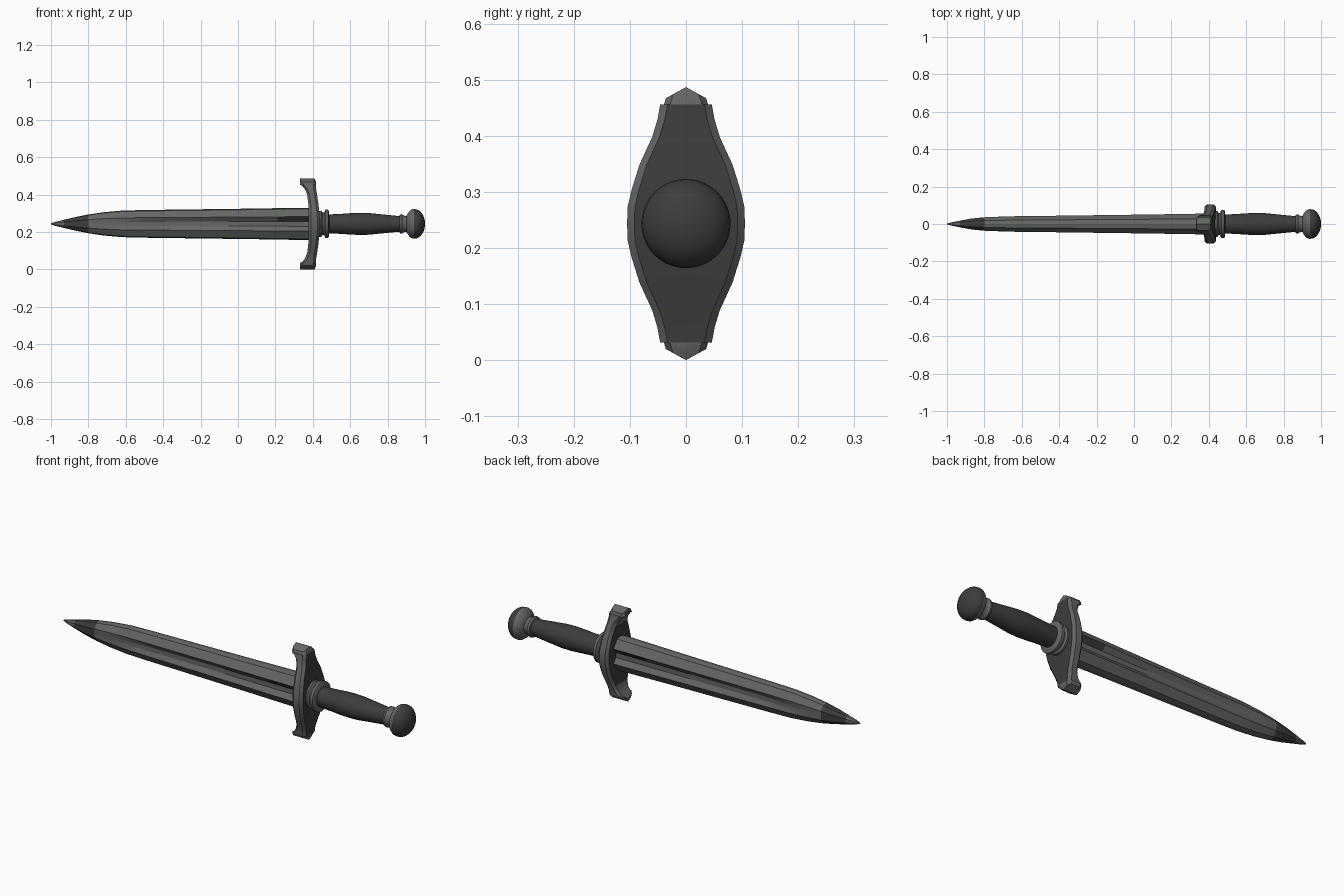
import bpy, bmesh, math

if "Cube" in bpy.data.objects:
    bpy.data.objects.remove(bpy.data.objects["Cube"])

CZ = 0.2437  # height of the dagger's long axis


def material(name, col):
    m = bpy.data.materials.new(name)
    m.diffuse_color = (*col, 1)
    m.use_nodes = True
    m.node_tree.nodes["Principled BSDF"].inputs["Base Color"].default_value = m.diffuse_color
    return m


STEEL = material("grey steel", (0.125, 0.135, 0.122))
DARK = material("dark iron", (0.046, 0.046, 0.046))


def finish(name, bm, rule, angle):
    """rule(face centre, normal) -> True where the face is dark."""
    bmesh.ops.recalc_face_normals(bm, faces=bm.faces)
    bm.normal_update()
    for f in bm.faces:
        f.material_index = int(rule(f.calc_center_median(), f.normal))
    me = bpy.data.meshes.new(name)
    bm.to_mesh(me)
    bm.free()
    ob = bpy.data.objects.new(name, me)
    bpy.context.collection.objects.link(ob)
    me.materials.append(STEEL)
    me.materials.append(DARK)
    bpy.ops.object.select_all(action='DESELECT')
    ob.select_set(True)
    bpy.context.view_layer.objects.active = ob
    bpy.ops.object.shade_smooth_by_angle(angle=math.radians(angle))
    return ob


def skin(bm, rings):
    for a, b in zip(rings, rings[1:]):
        n = len(a)
        for i in range(n):
            bm.faces.new((a[i], a[(i + 1) % n], b[(i + 1) % n], b[i]))


def lathe(name, profile, rule, segs=40):
    """Turn (x, radius) points around the long axis."""
    bm = bmesh.new()
    rings = []
    for x, r in profile:
        rings.append([bm.verts.new((x, r * math.cos(t), CZ + r * math.sin(t)))
                      for t in (2 * math.pi * i / segs for i in range(segs))])
    skin(bm, rings)
    bm.faces.new(rings[0])
    bm.faces.new(rings[-1])
    return finish(name, bm, rule, 35)


# Blade: ridged section with a fuller that fades out toward the tip
# (x, half height, half thickness, fuller depth factor)
blade = [(-1.0, .003, .002, 1), (-.98, .010, .008, 1), (-.93, .022, .018, 1),
         (-.87, .036, .029, 1), (-.80, .050, .036, 1), (-.72, .062, .039, .97),
         (-.62, .071, .042, .85), (-.5, .074, .043, .72), (-.2, .078, .047, .66),
         (.10, .082, .051, .64), (.21, .084, .053, .64), (.34, .086, .055, .64),
         (.41, .086, .056, .64)]
bm = bmesh.new()
rings = []
for x, h, t, d in blade:
    half = [(.50, .93), (1, .45), (d, .15), (d, -.15), (1, -.45), (.50, -.93)]
    sec = [(0, 1)] + half + [(0, -1)] + [(-y, z) for y, z in reversed(half)]
    rings.append([bm.verts.new((x, y * t, CZ + z * h)) for y, z in sec])
skin(bm, rings)
bm.faces.new(rings[0])
bm.faces.new(rings[-1])
finish("blade", bm,
       lambda c, n: -.93 < c.x < -.80 or (c.x > .21 and .01 < c.z - CZ < .05),
       20)

# Guard: bevelled section swept along z, bowed toward the blade
# (distance from centre, x blade side, x grip side, half width)
arm = [(0, .378, .438, .105), (.03, .378, .437, .104), (.06, .377, .435, .097),
       (.105, .376, .430, .083), (.155, .370, .423, .060),
       (.185, .358, .418, .051), (.212, .336, .417, .046),
       (.226, .331, .416, .042), (.2433, .333, .409, .036)]
stations = [(-d, a, b, w) for d, a, b, w in reversed(arm[1:])] + arm
bm = bmesh.new()
rings = []
for d, x0, x1, w in stations:
    c = .013
    side = [(x1 - c, w), (x0 + c, w)]
    sec = [(x1, 0), (x1, w - c)] + side + [(x0, w - c), (x0, 0), (x0, c - w)]
    sec += [(x, -y) for x, y in reversed(side)] + [(x1, c - w)]
    end = abs(d) > .22
    sgn = math.copysign(1, d)
    rings.append([bm.verts.new(
        (x, y, CZ + d - (sgn * abs(y) * .55 if end else 0))) for x, y in sec])
skin(bm, rings)
for r in (rings[0], rings[-1]):
    bm.faces.new(r[:6])
    bm.faces.new(r[5:] + r[:1])
finish("guard", bm,
       lambda c, n: (abs(n.y) < .25 and abs(n.x) > .55
                     and abs(c.z - CZ) < (.215 if n.x > 0 else .16)), 32)

# Collar between guard and grip
lathe("collar", [(.42, .070), (.445, .070), (.452, .060), (.460, .060),
                 (.467, .076), (.481, .076), (.486, .068), (.488, .05)],
      lambda c, n: False)

# Grip, gently swelling
lathe("grip", [(.48, .050), (.52, .052), (.56, .054), (.60, .057), (.65, .059),
               (.70, .058), (.75, .053), (.80, .048), (.85, .043), (.88, .041)],
      lambda c, n: True)

# Ring below the pommel
lathe("pommel_ring", [(.862, .040), (.866, .050), (.876, .052), (.884, .046),
                      (.892, .043), (.915, .044)],
      lambda c, n: False)

# Pommel: flared rim and domed end
dome = [(.945 + .055 * math.sin(t), .079 * math.cos(t))
        for t in (math.radians(a) for a in (12, 24, 36, 48, 60, 70, 80, 87))]
lathe("pommel", [(.900, .043), (.908, .056), (.916, .068), (.928, .077),
                 (.940, .0795)] + dome,
      lambda c, n: c.x > .942)
